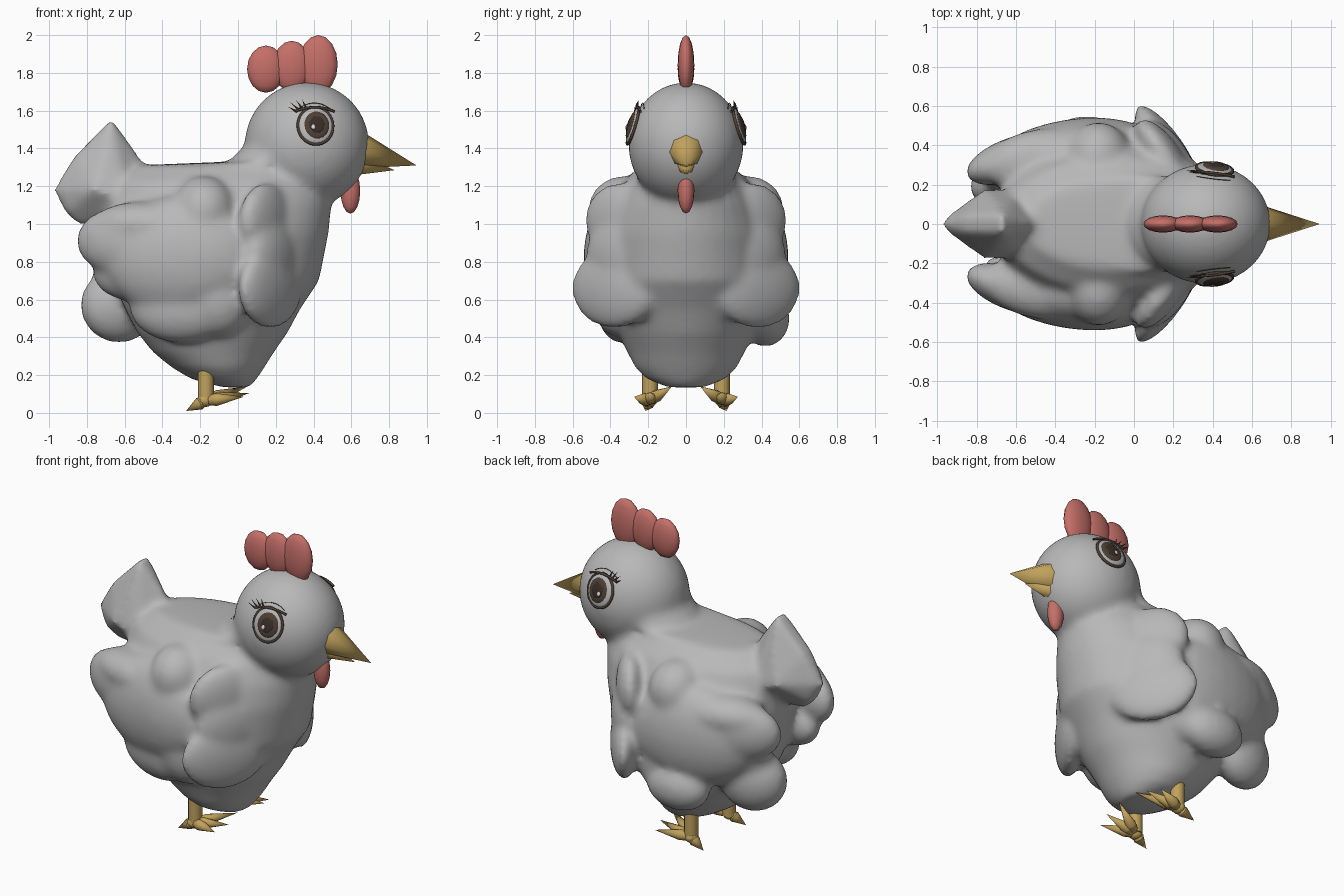
import bpy, bmesh, math
from mathutils import Matrix, Vector

if "Cube" in bpy.data.objects:
    bpy.data.objects.remove(bpy.data.objects["Cube"])


def material(name, rgb):
    m = bpy.data.materials.new(name)
    m.use_nodes = True
    m.diffuse_color = (*rgb, 1)
    m.node_tree.nodes["Principled BSDF"].inputs["Base Color"].default_value = (*rgb, 1)
    return m


GREY = material("feather grey", (0.48, 0.48, 0.48))
RED = material("comb red", (0.56, 0.16, 0.14))
YELLOW = material("beak yellow", (0.53, 0.36, 0.11))
BROWN = material("eye brown", (0.075, 0.05, 0.035))
DARK = material("pupil brown", (0.04, 0.027, 0.02))
WHITE = material("eye highlight", (0.7, 0.7, 0.7))


def finish(name, bm, mat):
    """Turn a bmesh into a smooth shaded object."""
    bmesh.ops.recalc_face_normals(bm, faces=bm.faces)
    me = bpy.data.meshes.new(name)
    bm.to_mesh(me)
    bm.free()
    ob = bpy.data.objects.new(name, me)
    bpy.context.collection.objects.link(ob)
    me.materials.append(mat)
    bpy.ops.object.select_all(action='DESELECT')
    ob.select_set(True)
    bpy.context.view_layer.objects.active = ob
    bpy.ops.object.shade_smooth_by_angle(angle=math.radians(50))
    return ob


def blob(bm, centre, radii, yaw=0, frame=Matrix(), segs=24):
    mat = (frame @ Matrix.Translation(centre) @ Matrix.Rotation(math.radians(yaw), 4, 'Z')
           @ Matrix.Diagonal((*radii, 1)))
    bmesh.ops.create_uvsphere(bm, u_segments=segs, v_segments=segs // 2, radius=1, matrix=mat)


def spike(bm, a, b, r1, r2=0.0, sides=8):
    """Cone or cylinder running from a to b."""
    a, b = Vector(a), Vector(b)
    d = b - a
    mat = Matrix.Translation((a + b) / 2) @ d.to_track_quat('Z', 'Y').to_matrix().to_4x4()
    bmesh.ops.create_cone(bm, cap_ends=True, segments=sides, radius1=r1, radius2=r2,
                          depth=d.length, matrix=mat)


def tube(name, pts, r, mat, cyclic=False):
    cu = bpy.data.curves.new(name, 'CURVE')
    cu.dimensions = '3D'
    cu.bevel_depth = r
    cu.bevel_resolution = 2
    cu.use_fill_caps = True
    sp = cu.splines.new('POLY')
    sp.points.add(len(pts) - 1)
    for p, co in zip(sp.points, pts):
        p.co = (*co, 1)
    sp.use_cyclic_u = cyclic
    ob = bpy.data.objects.new(name, cu)
    bpy.context.collection.objects.link(ob)
    cu.materials.append(mat)


# Body core: stacked ellipses as height, back, front, half width
bm = bmesh.new()
SECTIONS = [(0.135, -0.08, 0.06, 0.1), (0.18, -0.25, 0.1, 0.21), (0.24, -0.35, 0.14, 0.27),
            (0.32, -0.45, 0.19, 0.31), (0.42, -0.53, 0.26, 0.36), (0.55, -0.6, 0.33, 0.43),
            (0.7, -0.66, 0.43, 0.47), (0.95, -0.72, 0.48, 0.46), (1.1, -0.72, 0.495, 0.41),
            (1.22, -0.68, 0.49, 0.34), (1.31, -0.55, 0.48, 0.24), (1.33, -0.05, 0.48, 0.25),
            (1.42, 0.04, 0.5, 0.25)]
N = 40
rings = []
for z, back, front, w in SECTIONS:
    cx, rx = (back + front) / 2, (front - back) / 2
    rings.append([bm.verts.new((cx + rx * math.cos(t), w * math.sin(t), z))
                  for t in (math.tau * i / N for i in range(N))])
for lo, hi in zip(rings, rings[1:]):
    for i in range(N):
        j = (i + 1) % N
        bm.faces.new((lo[i], lo[j], hi[j], hi[i]))
bm.faces.new(rings[0][::-1])
bm.faces.new(rings[-1])

# Head
blob(bm, (0.365, 0, 1.42), (0.33, 0.305, 0.33), segs=48)

# Tail: a pointed, ridged fan
tail = [(-0.98, 0, 1.18), (-0.85, 0, 0.99), (-0.47, 0, 1.29), (-0.45, 0, 1.0)]
for s in (1, -1):
    tail += [(-0.67, s * 0.045, 1.555), (-0.87, s * 0.04, 1.35), (-0.76, s * 0.18, 1.18),
             (-0.7, s * 0.12, 1.36), (-0.58, s * 0.18, 1.12), (-0.95, s * 0.04, 1.18),
             (-0.91, s * 0.04, 1.06)]
bmesh.ops.convex_hull(bm, input=[bm.verts.new(p) for p in tail])

# Wings and ruffled feathers: centre, radii, yaw
FEATHERS = [
    ((-0.31, 0.36, 0.83), (0.42, 0.175, 0.32), 8),
    ((-0.62, 0.33, 0.91), (0.25, 0.11, 0.18), 20),
    ((-0.50, 0.33, 1.00), (0.28, 0.15, 0.12), 12),
    ((-0.18, 0.33, 1.07), (0.17, 0.19, 0.185), 0),
    ((-0.11, 0.36, 0.62), (0.19, 0.14, 0.22), 0),
    ((-0.55, 0.29, 0.74), (0.23, 0.12, 0.15), 20),
    ((0.17, 0.38, 0.66), (0.27, 0.085, 0.215), 125),
    ((0.18, 0.35, 0.84), (0.21, 0.09, 0.21), 125),
    ((0.15, 0.35, 1.02), (0.22, 0.085, 0.2), 125),
]
LEFT_FEATHERS = [((-0.24, 0.42, 0.50), (0.21, 0.13, 0.15), 0),
                 ((-0.63, 0.22, 0.57), (0.21, 0.14, 0.2), 15)]
RIGHT_FEATHERS = [((-0.30, 0.34, 0.56), (0.28, 0.13, 0.19), 8)]
for s, extra in ((1, LEFT_FEATHERS), (-1, RIGHT_FEATHERS)):
    for (x, y, z), radii, yaw in FEATHERS + extra:
        blob(bm, (x, s * y, z), radii, s * yaw)

# Fuse everything into one soft skin
body = finish("body", bm, GREY)
rm = body.modifiers.new("fuse", 'REMESH')
rm.mode = 'VOXEL'
rm.voxel_size = 0.02
rm.use_smooth_shade = True
sm = body.modifiers.new("soften", 'SMOOTH')
sm.factor = 0.5
sm.iterations = 14

# Comb and wattle
for name, x, z, rx, rz in (("comb_back", 0.148, 1.82, 0.1, 0.125),
                           ("comb_middle", 0.285, 1.835, 0.1, 0.135),
                           ("comb_front", 0.425, 1.845, 0.103, 0.155),
                           ("wattle", 0.595, 1.175, 0.052, 0.12)):
    bm = bmesh.new()
    blob(bm, (x, 0, z), (rx, 0.044, rz), segs=16)
    finish(name, bm, RED)

# Beak
bm = bmesh.new()
spike(bm, (0.62, 0, 1.395), (0.945, 0, 1.31), 0.105)
finish("upper_beak", bm, YELLOW)
bm = bmesh.new()
spike(bm, (0.6, 0, 1.315), (0.83, 0, 1.285), 0.06)
finish("lower_beak", bm, YELLOW)

TOES = [(0.05, 0.075, 0.14), (0.06, 0.18, 0.105), (0.03, 0.275, 0.085), (-0.275, 0.215, 0.01)]
for s, side in ((1, "left"), (-1, "right")):
    # Leg and toes
    bm = bmesh.new()
    spike(bm, (-0.17, s * 0.19, 0.06), (-0.17, s * 0.19, 0.26), 0.042, 0.042, 12)
    finish(side + "_leg", bm, YELLOW)
    bm = bmesh.new()
    hub = Vector((-0.175, s * 0.195, 0.065))
    blob(bm, hub, (0.042, 0.042, 0.035), segs=12)
    for x, y, z in TOES:
        tip = Vector((x, s * y, z))
        knuckle = hub.lerp(tip, 0.3)
        spike(bm, hub, knuckle, 0.025, 0.034)
        spike(bm, knuckle, tip, 0.034)
    finish(side + "_foot", bm, YELLOW)

    # Eye, placed in a frame lying on the head surface
    n = Vector((0.38, s * 3.14, 0.95)).normalized()
    frame = Matrix.Translation((0.41, s * 0.28, 1.52)) @ n.to_track_quat('Z', 'Y').to_matrix().to_4x4()

    def on_eye(u, v, h):
        return frame @ Vector((-s * u, v, h))

    for part, u, v, h, radii, mat in (
            ("eyeball", 0, 0, 0, (0.092, 0.1, 0.022), GREY),
            ("iris", 0.005, 0, 0.014, (0.067, 0.075, 0.014), BROWN),
            ("pupil", 0.005, 0, 0.024, (0.04, 0.046, 0.008), DARK),
            ("highlight", -0.015, -0.015, 0.031, (0.011, 0.014, 0.004), WHITE)):
        bm = bmesh.new()
        blob(bm, (-s * u, v, h), radii, frame=frame)
        finish(side + "_" + part, bm, mat)
    ring = [math.tau * i / 40 for i in range(40)]
    tube(side + "_eye_rim", [on_eye(0.093 * math.cos(t), 0.102 * math.sin(t), 0) for t in ring],
         0.008, BROWN, True)
    arc = [i / 8 - 1 for i in range(17)]
    tube(side + "_eyelid", [on_eye(0.105 * t, 0.1 - 0.02 * t * t, 0.008 - 0.012 * t * t) for t in arc],
         0.007, BROWN)
    tube(side + "_eyelid_crease",
         [on_eye(0.085 * t, 0.13 - 0.03 * t * t, -0.014 - 0.006 * t * t) for t in arc], 0.002, BROWN)
    bm = bmesh.new()
    for u, v, du, dv in ((-0.1, 0.08, -0.045, 0.025), (-0.085, 0.088, -0.045, 0.04),
                         (-0.065, 0.092, -0.035, 0.05), (-0.045, 0.095, -0.022, 0.05)):
        spike(bm, on_eye(u, v, 0), on_eye(u + du, v + dv, 0.005), 0.006, sides=6)
    finish(side + "_eyelashes", bm, BROWN)
